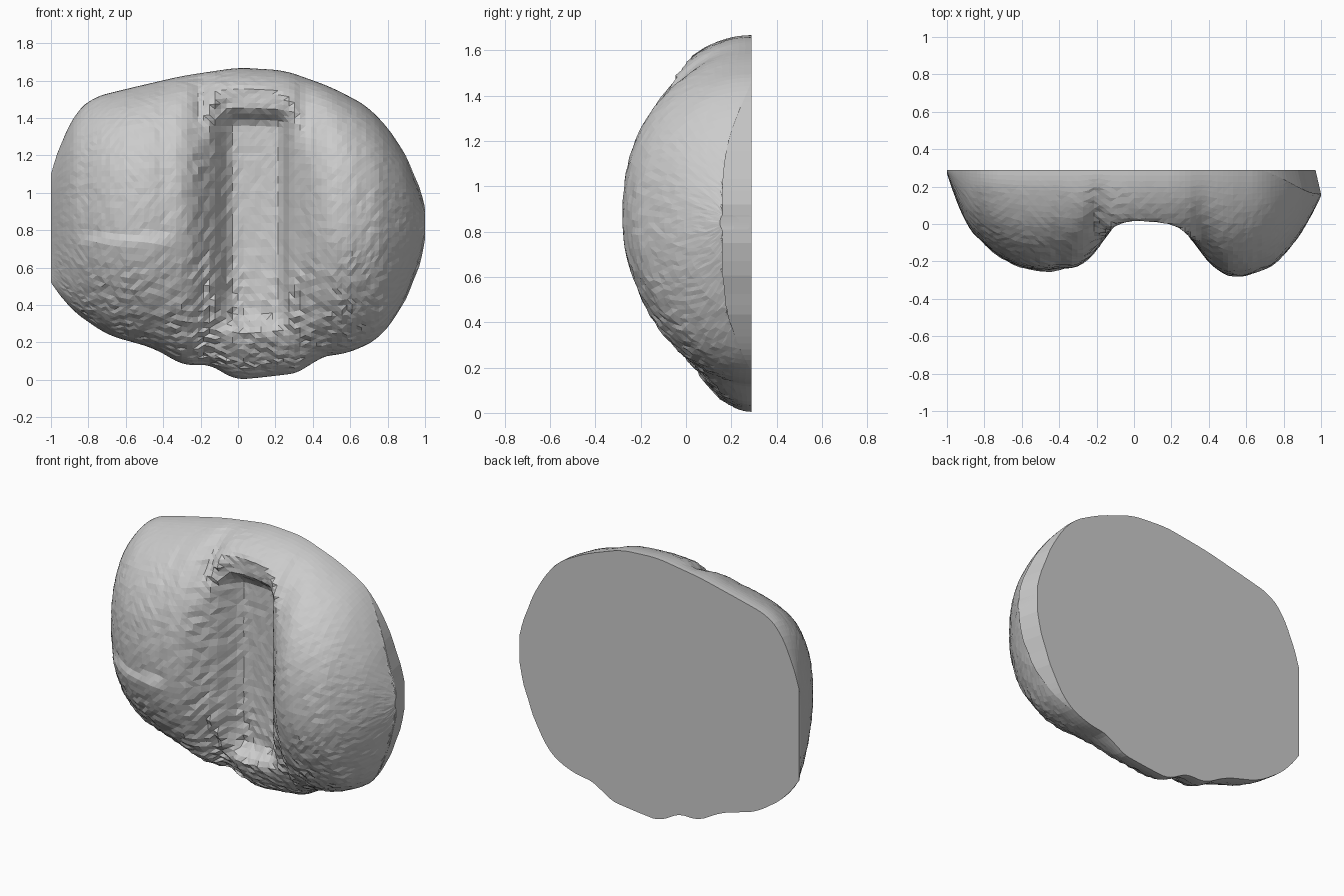
import bpy, bmesh, math, random

if "Cube" in bpy.data.objects:
    bpy.data.objects.remove(bpy.data.objects["Cube"])

random.seed(4)
BACK = 0.29
COLS, ROWS = 80, 60

# Upper and lower silhouette seen from the front (x, z)
UPPER = [(-1, 1.1), (-.95, 1.27), (-.88, 1.42), (-.78, 1.51), (-.6, 1.555), (-.3, 1.625),
         (0, 1.67), (.25, 1.655), (.5, 1.565), (.7, 1.46), (.85, 1.29), (.96, 1.08), (1, .92)]
LOWER = [(-1, .52), (-.9, .38), (-.7, .24), (-.45, .17), (-.28, .07), (-.15, .09), (-.03, 0),
         (.1, .01), (.35, .04), (.42, .12), (.6, .145), (.77, .23), (.87, .38), (.96, .54), (1, .75)]
# Thickness across the two lobes and the valley between them (x, thickness)
SECTION = [(-1, .02), (-.95, .17), (-.9, .28), (-.85, .36), (-.8, .43), (-.7, .505), (-.6, .55),
           (-.47, .57), (-.35, .54), (-.25, .49), (-.18, .40), (-.1, .29), (0, .27), (.15, .28),
           (.25, .31), (.33, .4), (.4, .5), (.5, .57), (.6, .57), (.75, .51), (.85, .4),
           (.92, .3), (1, .14)]


def lookup(table, v):
    for (a, p), (b, q) in zip(table, table[1:]):
        if v <= b:
            return p + (q - p) * (v - a) / (b - a)
    return table[-1][1]


def soft_lookup(table, v, width=0.06):
    h = min(width, 1 - abs(v))
    return sum(lookup(table, v + h * k / 2) for k in (-2, -1, 0, 1, 2)) / 5


def smooth(a, b, v):
    t = min(1, max(0, (v - a) / (b - a)))
    return t * t * (3 - 2 * t)


def band(a, b, c, d, v):
    return smooth(a, b, v) * (1 - smooth(c, d, v))


def depth(x, z, t):
    """Thickness in front of the flat back."""
    f = math.sqrt(max(0, 1 - abs(t) ** (2.5 if t > 0 else 1.75)))
    a = soft_lookup(SECTION, x, 0.03)
    # The valley keeps an even thickness and falls off only near its ends
    valley = band(-.25, -.1, .28, .42, x)
    cap = (0.52 if t > 0 else 0.52 - 0.12 * smooth(0, .6, -t)) * f
    d = a * f + (min(a, max(cap, a * f)) - a * f) * valley
    # Sunken groove floor, closed by an arch above and a plug below
    floor = band(-.14, -.02, .22, .29, x) * band(.24, .36, 1.36, 1.46, z)
    d -= 0.09 * floor
    # Shallow panel on the left lobe
    panel = band(-.88, -.8, -.42, -.3, x) * smooth(.72, .8, z)
    d -= 0.03 * panel * smooth(0, .2, d)
    # Narrow seam where the arch meets the left lobe
    d -= 0.025 * math.exp(-((x + .2) / .04) ** 2) * smooth(1.3, 1.5, z) * smooth(0, .2, d)
    # Thick rim on the right
    return max(d, 0.13 * smooth(.65, 1, x))


# Front surface as columns between the lower and upper silhouette
bm = bmesh.new()
grid = []
for i in range(COLS + 1):
    u = 2 * i / COLS - 1
    x = 0.6 * u + 0.4 * math.sin(u * math.pi / 2)
    lo, hi = soft_lookup(LOWER, x), soft_lookup(UPPER, x)
    column = []
    for j in range(ROWS + 1):
        t = math.sin(math.pi / 2 * (2 * j / ROWS - 1))
        z = (lo + hi) / 2 + t * (hi - lo) / 2
        d = depth(x, z, t)
        # Rough, chipped surface, strongest low down and on the valley sides
        if 0 < i < COLS and 0 < j < ROWS:
            rough = 0.003 + 0.007 * (1 - smooth(.2, .8, z)) + 0.006 * band(-.3, -.2, -.1, 0, x)
            d += random.uniform(-1, 1) * rough * smooth(0, .15, d)
        column.append(bm.verts.new((x, BACK - d, z)))
    grid.append(column)
for a, b in zip(grid, grid[1:]):
    for j in range(ROWS):
        bm.faces.new((a[j], b[j], b[j + 1], a[j + 1]))

# Flat back, tucked in slightly on the right, joined to the front rim
rim = ([c[0] for c in grid] + grid[-1][1:] + [c[-1] for c in reversed(grid[:-1])]
       + list(reversed(grid[0][1:-1])))
back = [bm.verts.new((v.co.x - 0.03 * smooth(.65, 1, v.co.x), BACK, v.co.z)) for v in rim]
for i in range(len(rim)):
    k = (i + 1) % len(rim)
    bm.faces.new((rim[i], back[i], back[k], rim[k]))
bm.faces.new(back)
bmesh.ops.remove_doubles(bm, verts=bm.verts, dist=0.0005)
bmesh.ops.recalc_face_normals(bm, faces=bm.faces)
bmesh.ops.triangulate(bm, faces=bm.faces)
mesh = bpy.data.meshes.new("grooved_stone")
bm.to_mesh(mesh)
bm.free()
bpy.context.collection.objects.link(bpy.data.objects.new("grooved_stone", mesh))
